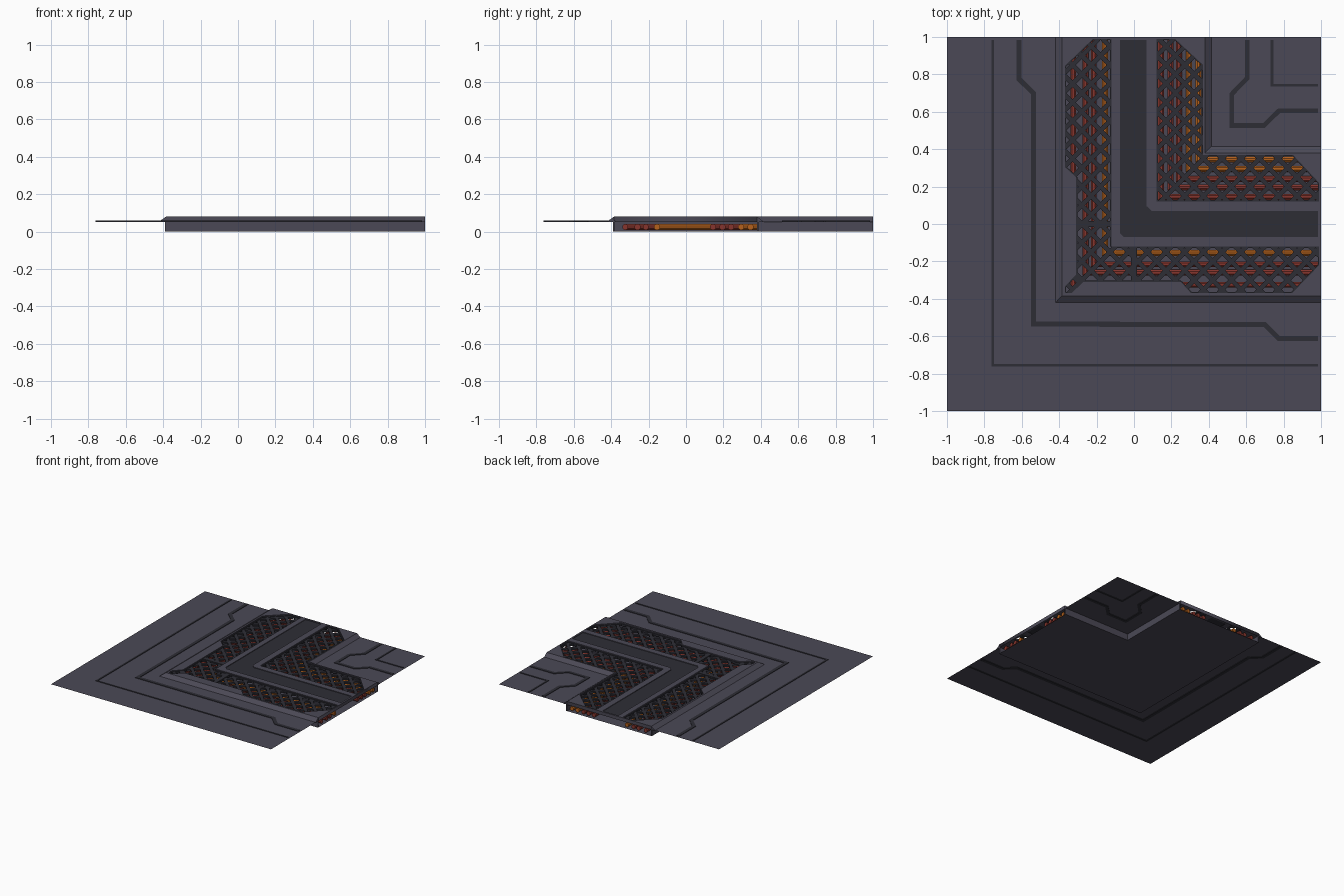
import bpy, bmesh, math
from mathutils import Vector

if "Cube" in bpy.data.objects:
    bpy.data.objects.remove(bpy.data.objects["Cube"])


def material(name, col):
    m = bpy.data.materials.new(name)
    m.diffuse_color = (*col, 1)
    m.use_nodes = True
    m.node_tree.nodes["Principled BSDF"].inputs["Base Color"].default_value = m.diffuse_color
    return m


PLATE = material("slate_panel", (0.07, 0.066, 0.092))
DARK = material("dark_metal", (0.027, 0.027, 0.036))
RED = material("red_pipe", (0.24, 0.036, 0.026))
ORANGE = material("orange_pipe", (0.46, 0.12, 0.012))


def add_object(name, bm, mat):
    bmesh.ops.recalc_face_normals(bm, faces=bm.faces)
    me = bpy.data.meshes.new(name)
    bm.to_mesh(me)
    bm.free()
    me.materials.append(mat)
    ob = bpy.data.objects.new(name, me)
    bpy.context.collection.objects.link(ob)
    return ob


def sweep_into(bm, path, profile):
    """Mitred sweep of a closed (offset, z) profile along a flat path."""
    pts = [Vector(p) for p in path]
    norms = []
    for a, b in zip(pts, pts[1:]):
        d = (b - a).normalized()
        norms.append(Vector((-d.y, d.x)))
    rings = []
    for i, p in enumerate(pts):
        n1, n2 = norms[max(i - 1, 0)], norms[min(i, len(norms) - 1)]
        m = (n1 + n2) / (1 + n1.dot(n2))
        rings.append([bm.verts.new((*(p + m * o), z)) for o, z in profile])
    n = len(profile)
    for r, s in zip(rings, rings[1:]):
        for k in range(n):
            bm.faces.new((r[k], r[(k + 1) % n], s[(k + 1) % n], s[k]))
    bm.faces.new(rings[0])
    bm.faces.new(rings[-1][::-1])


def sweep(name, path, profile, mat):
    bm = bmesh.new()
    sweep_into(bm, path, profile)
    return add_object(name, bm, mat)


def rect(w, z0, z1):
    return [(-w / 2, z0), (w / 2, z0), (w / 2, z1), (-w / 2, z1)]


def flat(name, loops, z0, z1, mat):
    """Filled outline (first loop) with holes (other loops), z0 to z1."""
    cu = bpy.data.curves.new(name, 'CURVE')
    cu.dimensions, cu.fill_mode = '2D', 'BOTH'
    cu.extrude = (z1 - z0) / 2
    for loop in loops:
        s = cu.splines.new('POLY')
        s.points.add(len(loop) - 1)
        for sp, (x, y) in zip(s.points, loop):
            sp.co = (x, y, 0, 1)
        s.use_cyclic_u = True
    tmp = bpy.data.objects.new(name + "_outline", cu)
    bpy.context.collection.objects.link(tmp)
    dg = bpy.context.evaluated_depsgraph_get()
    me = bpy.data.meshes.new_from_object(tmp.evaluated_get(dg))
    bpy.data.objects.remove(tmp)
    me.materials.clear()
    me.materials.append(mat)
    ob = bpy.data.objects.new(name, me)
    bpy.context.collection.objects.link(ob)
    for v in me.vertices:
        v.co.z += (z0 + z1) / 2
    return ob


def ell(d):
    """L-shaped path turning at (d, d)."""
    return [(d, 1), (d, d), (1, d)]


def mirrored(half):
    """Complete a path or outline across the diagonal x = y."""
    return half + [(y, x) for x, y in reversed(half)]


# ground panels outside the raised corridor
flat("outer_panel", [[(-1, 1), (-1, -1), (1, -1), (1, -.39), (-.39, -.39), (-.39, 1)]],
     .055, .055, PLATE)
flat("corner_panel", [[(.39, .39), (1, .39), (1, 1), (.39, 1)]], .055, .055, PLATE)

# dark seam lines on the panels
seams = {
    "outer_thin_seam": ([(-.755, .985), (-.755, -.755), (.985, -.755)], .014),
    "outer_wide_seam": (mirrored([(-.615, .985), (-.615, .775), (-.538, .7)])[:3]
                        + [(-.538, -.535)] + [(.7, -.538), (.775, -.613), (.985, -.613)], .027),
    "corner_wide_seam": ([(.605, .985), (.605, .78), (.523, .695), (.523, .527),
                          (.695, .527), (.775, .605), (.985, .605)], .025),
    "corner_thin_seam": ([(.738, .985), (.738, .742), (.985, .742)], .014),
}
for name, (path, w) in seams.items():
    sweep(name, path, rect(w, .051, .059), DARK)

# trench floor and side walls
flat("trench_floor", [[(-.39, 1), (-.39, -.39), (1, -.39), (1, .39), (.39, .39), (.39, 1)]],
     0, 0, PLATE)
sweep("trench_outer_wall", ell(-.385), rect(.01, 0, .06), PLATE)
sweep("trench_inner_wall", ell(.385), rect(.01, 0, .06), PLATE)

# openings in the deck
outer_open = mirrored([(-.12, .99), (-.22, .99), (-.37, .845), (-.37, .305),
                       (-.31, .25), (-.31, -.27), (-.37, -.335), (-.37, -.37)][:7])
outer_open = outer_open[:7] + [(-.37, -.37)] + outer_open[7:] + [(-.12, -.12)]
inner_open = mirrored([(.12, .99), (.22, .99), (.37, .85)]) 
inner_open = inner_open[:3] + [(.37, .37)] + inner_open[3:] + [(.12, .12)]
lane = [(-.075, .985), (-.075, -.05), (-.055, -.07), (.985, -.07), (.985, .07),
        (.095, .07), (.068, .095), (.068, .985)]

# raised deck with sloped edges and a dark centre lane
flat("deck", [[(-.385, 1), (-.385, -.385), (1, -.385), (1, .38), (.38, .38), (.38, 1)],
              outer_open, inner_open, lane], .052, .08, PLATE)
flat("centre_lane", [lane], .055, .075, DARK)
sweep("outer_slope", ell(-.385), [(-.038, .053), (0, .08), (0, .053)], PLATE)
sweep("inner_slope", ell(.38), [(.036, .053), (0, .08), (0, .053)], PLATE)

# pipes in the trench
r = .017
ring = [(r * math.cos(math.tau * (k + .5) / 8), .025 + r * math.sin(math.tau * (k + .5) / 8))
        for k in range(8)]
for i, (d, mat) in enumerate([(-.155, ORANGE), (-.215, RED), (-.26, RED), (-.325, RED),
                              (.145, RED), (.195, RED), (.24, RED),
                              (.295, ORANGE), (.345, ORANGE)]):
    path = [(d, .99), (d, d), (.99, d)]
    sweep("pipe_%d" % (i + 1), path, ring, mat)


# diagonal lattice grates clipped to the openings
def grate(name, poly, extra=()):
    bm = bmesh.new()
    edges = list(zip(poly, poly[1:] + poly[:1]))
    for s in (1, -1):
        for k in range(-20, 21):
            c = k * .1 + .0213
            hits = []
            for (ax, ay), (bx, by) in edges:
                fa, fb = ax + s * ay - c, bx + s * by - c
                if fa * fb < 0:
                    t = fa / (fa - fb)
                    hits.append((ax + t * (bx - ax), ay + t * (by - ay)))
            hits.sort()
            for p, q in zip(hits[::2], hits[1::2]):
                if math.dist(p, q) > .01:
                    sweep_into(bm, [p, q], rect(.025, .056, .07))
    for a, b in edges:
        sweep_into(bm, [a, b], rect(.014, .055, .073))
    for path in extra:
        sweep_into(bm, path, rect(.034, .055, .074))
    add_object(name, bm, DARK)


grate("outer_grate", outer_open, [[(-.31, 0), (-.12, 0)], [(0, -.31), (0, -.12)],
                                  [(-.33, -.27), (-.27, -.33)]])
grate("inner_grate", inner_open)
